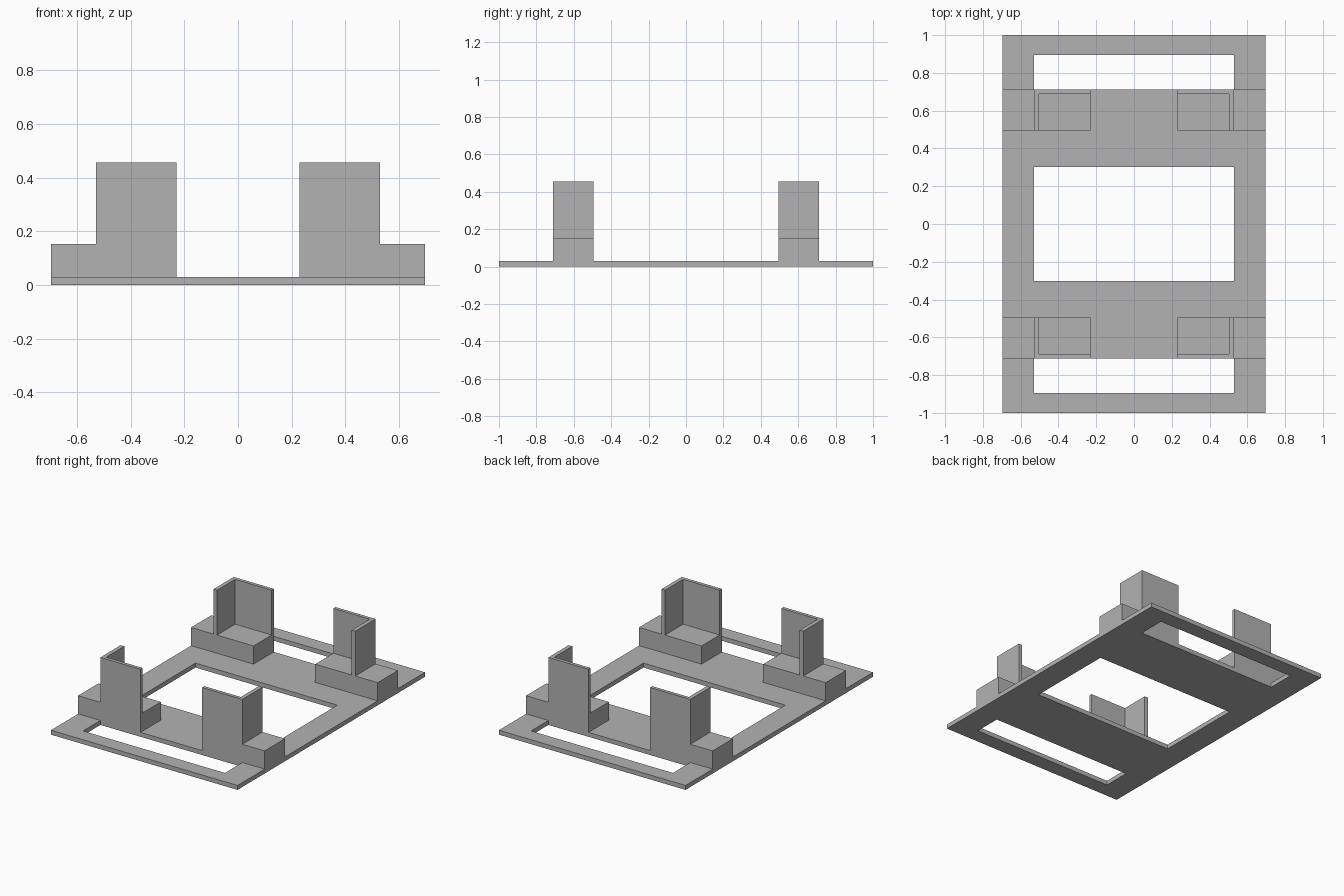
import bpy
import bmesh

if "Cube" in bpy.data.objects:
    bpy.data.objects.remove(bpy.data.objects["Cube"], do_unlink=True)

# Single flat colour
grey = bpy.data.materials.new("plain_grey")
grey.use_nodes = True
colour = (0.45, 0.45, 0.45, 1)
grey.diffuse_color = colour
grey.node_tree.nodes["Principled BSDF"].inputs["Base Color"].default_value = colour

PLATE_TOP, BLOCK_TOP, WALL_TOP = 0.03, 0.153, 0.456
HALF_WIDTH, HALF_LENGTH = 0.697, 1.0
SLOT_X = 0.53                       # side of the openings and of the corner walls
BLOCK_IN, BLOCK_OUT = 0.495, 0.711  # block extent along the length
BLOCK_X = 0.23
WALL_Y, WALL_X = 0.688, 0.503       # inner wall faces


def extrude_faces(name, faces, z0, z1):
    """Extrude flat outlines, welded where they share corners, into a solid."""
    bm = bmesh.new()
    for outline in faces:
        bm.faces.new([bm.verts.new((x, y, z0)) for x, y in outline])
    bmesh.ops.remove_doubles(bm, verts=bm.verts, dist=0.0001)
    result = bmesh.ops.extrude_face_region(bm, geom=bm.faces[:], use_keep_orig=True)
    top = [g for g in result["geom"] if isinstance(g, bmesh.types.BMVert)]
    bmesh.ops.translate(bm, verts=top, vec=(0, 0, z1 - z0))
    bmesh.ops.recalc_face_normals(bm, faces=bm.faces)
    mesh = bpy.data.meshes.new(name)
    bm.to_mesh(mesh)
    bm.free()
    mesh.materials.append(grey)
    obj = bpy.data.objects.new(name, mesh)
    bpy.context.collection.objects.link(obj)
    return obj


def rect(x0, x1, y0, y1):
    return [(x0, y0), (x1, y0), (x1, y1), (x0, y1)]


# Base plate: a grid of cells with the three openings left out
xs = [-HALF_WIDTH, -SLOT_X, SLOT_X, HALF_WIDTH]
ys = [-HALF_LENGTH, -0.896, -BLOCK_OUT, -0.303, 0.303, BLOCK_OUT, 0.896, HALF_LENGTH]
cells = [rect(xs[i], xs[i + 1], ys[j], ys[j + 1])
         for i in range(len(xs) - 1) for j in range(len(ys) - 1)
         if not (i == 1 and j % 2 == 1)]
extrude_faces("base_plate", cells, 0, PLATE_TOP)

# Four corner supports: a low block carrying an L-shaped wall
for side_x, x_name in ((1, "left"), (-1, "right")):
    for side_y, y_name in ((-1, "front"), (1, "back")):
        def place(points):
            return [(x * side_x, y * side_y) for x, y in points]

        block = rect(BLOCK_X, HALF_WIDTH, BLOCK_IN, BLOCK_OUT)
        extrude_faces(f"{y_name}_{x_name}_block", [place(block)], PLATE_TOP, BLOCK_TOP)

        wall = [(BLOCK_X, BLOCK_OUT), (BLOCK_X, WALL_Y), (WALL_X, WALL_Y),
                (WALL_X, BLOCK_IN), (SLOT_X, BLOCK_IN), (SLOT_X, BLOCK_OUT)]
        extrude_faces(f"{y_name}_{x_name}_corner_wall", [place(wall)], BLOCK_TOP, WALL_TOP)
